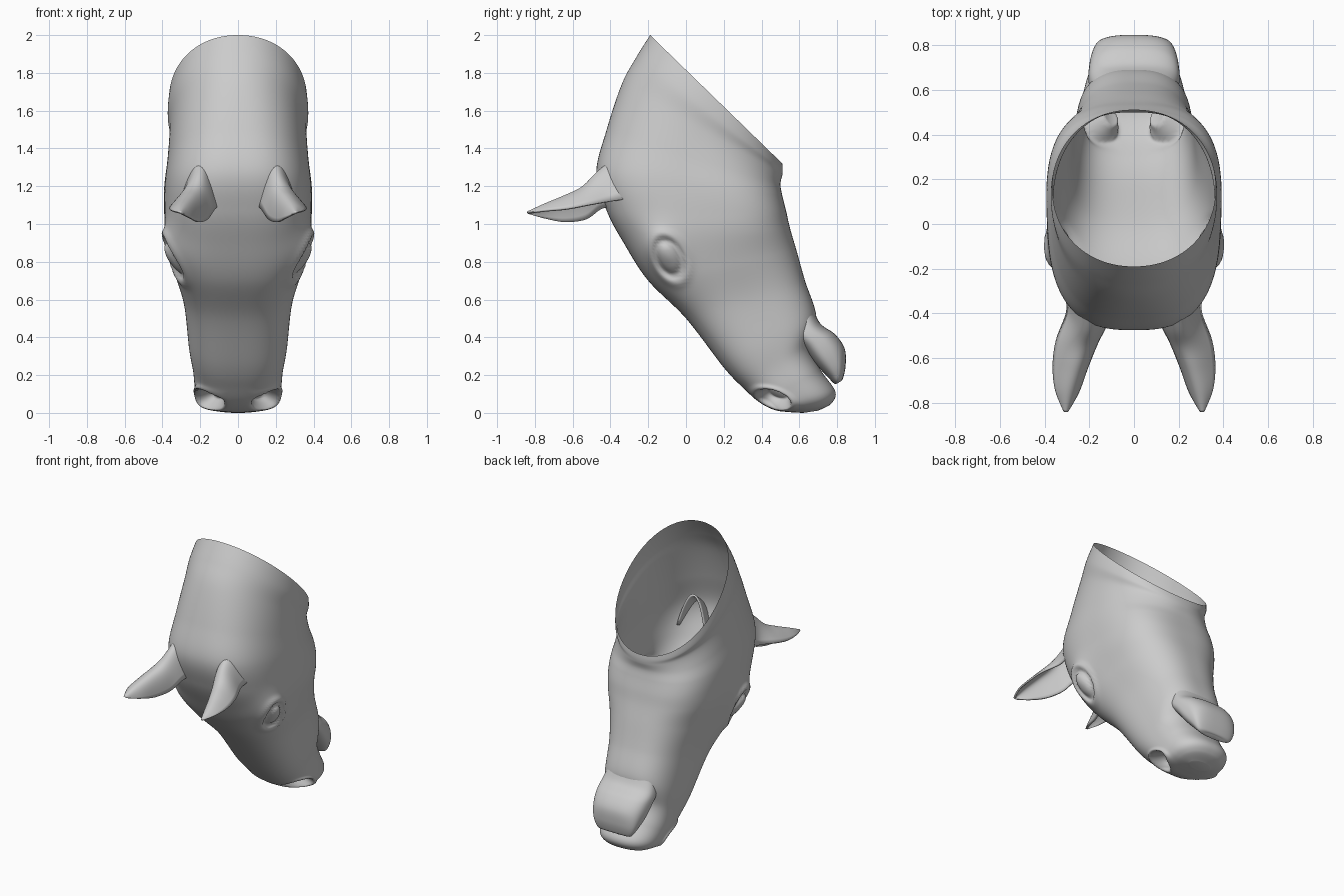
import bpy, math
from math import sin, cos, pi, exp

def smooth_rows(rows, steps):
    """Catmull-Rom interpolation of rows of numbers"""
    out = []
    for i in range(len(rows) - 1):
        a, b, c, d = (rows[max(i - 1, 0)], rows[i], rows[i + 1],
                      rows[min(i + 2, len(rows) - 1)])
        for s in range(steps):
            t = s / steps
            out.append([0.5 * (2*q + (r - p)*t + (2*p - 5*q + 4*r - w)*t*t
                               + (3*q - p - 3*r + w)*t**3)
                        for p, q, r, w in zip(a, b, c, d)])
    return out + [list(rows[-1])]

def build(name, grid, closed, cap=False):
    """Skin a grid of points into a smooth object"""
    n = len(grid[0])
    verts = [p for row in grid for p in row]
    faces = [(r*n + j, r*n + (j + 1) % n, (r + 1)*n + (j + 1) % n, (r + 1)*n + j)
             for r in range(len(grid) - 1) for j in range(n if closed else n - 1)]
    if cap:
        faces.append([(len(grid) - 1)*n + j for j in range(n)])
    me = bpy.data.meshes.new(name)
    me.from_pydata(verts, [], faces)
    for f in me.polygons:
        f.use_smooth = True
    ob = bpy.data.objects.new(name, me)
    bpy.context.collection.objects.link(ob)
    return ob

def power(v, e):
    return math.copysign(abs(v)**e, v)

def loft(name, sections, steps, around, detail=None):
    """Section: front y, z, back y, z, half width, squareness, taper"""
    grid = []
    for fy, fz, by, bz, w, n, k in smooth_rows(sections, steps):
        row = []
        for j in range(around):
            a = 2*pi*j/around
            u = -power(cos(a), 2/n)
            x = w*power(sin(a), 2/n)*(1 + k*u)
            p = (x, (fy + by)/2 + u*(by - fy)/2, (fz + bz)/2 + u*(bz - fz)/2)
            row.append(detail(*p) if detail else p)
        grid.append(row)
    return build(name, grid, True, True)

def face_detail(x, y, z):
    """Brows, eyelids and nostrils"""
    s = 1 if x > 0 else -1
    side = min(1, abs(x)/0.2)
    # brow bulge
    x += s*side*0.045*exp(-((y + 0.15)/0.11)**2 - ((z - 0.87)/0.12)**2)
    # eye crease and eyeball
    dy, dz = y + 0.09 + (z - 0.82)*0.25, z - 0.82
    r = math.hypot(dy/0.065, dz/0.09)
    if abs(x) > 0.15:
        x += s*(0.012*exp(-(r/0.6)**2) - 0.022*exp(-((r - 1)/0.2)**2)
                + 0.012*exp(-((r - 1.5)/0.25)**2))
    # nostril pocket with raised rim
    c, t = cos(-0.32), sin(-0.32)
    dy, dz = y - 0.46, z - 0.07
    r = math.hypot((dy*c + dz*t)/0.10, (dz*c - dy*t)/0.048)
    if abs(x) > 0.06:
        d = 0.09*max(0, min(1, (1 - r)*2.2))*min(1, (abs(x) - 0.06)/0.04)
        rim = 0.012*exp(-((r - 1.15)/0.22)**2)
        x += s*(rim - 0.8*d)
        y += 0.35*d
        z += 0.4*d
    return (x, y, z)

# Open neck, skull and upper muzzle
loft("head", [
    (-0.19, 2.00, 0.51, 1.32, 0.365, 2.1, 0.0),
    (-0.265, 1.88, 0.512, 1.29, 0.372, 2.15, 0.0),
    (-0.34, 1.74, 0.51, 1.26, 0.362, 2.2, 0.0),
    (-0.42, 1.50, 0.50, 1.21, 0.372, 2.5, 0.04),
    (-0.475, 1.27, 0.51, 1.15, 0.388, 2.8, 0.05),
    (-0.42, 1.07, 0.53, 1.07, 0.390, 2.9, 0.03),
    (-0.33, 0.90, 0.55, 0.98, 0.380, 2.8, 0.0),
    (-0.20, 0.70, 0.585, 0.86, 0.340, 2.7, -0.05),
    (0.00, 0.50, 0.63, 0.70, 0.285, 2.7, -0.05),
    (0.20, 0.24, 0.69, 0.51, 0.258, 2.7, -0.05),
    (0.31, 0.125, 0.66, 0.35, 0.238, 2.6, 0.0),
    (0.39, 0.055, 0.715, 0.225, 0.228, 2.5, 0.0),
    (0.47, 0.015, 0.79, 0.115, 0.205, 2.4, -0.05),
    (0.55, 0.004, 0.77, 0.05, 0.155, 2.3, -0.05),
    (0.62, 0.0, 0.70, 0.012, 0.08, 2.0, 0.0)], 12, 144, face_detail)

# Chin and lower lip
loft("chin", [
    (0.50, 0.50, 0.66, 0.58, 0.17, 2.6, 0.0),
    (0.57, 0.40, 0.71, 0.475, 0.20, 2.7, -0.05),
    (0.63, 0.33, 0.79, 0.415, 0.20, 2.7, -0.08),
    (0.69, 0.255, 0.84, 0.34, 0.187, 2.7, -0.08),
    (0.75, 0.19, 0.845, 0.25, 0.162, 2.6, 0.0),
    (0.785, 0.155, 0.83, 0.18, 0.125, 2.4, 0.0),
    (0.80, 0.155, 0.815, 0.165, 0.06, 2.0, 0.0)], 8, 64)

# Cupped ears: outer rim, top of back, inner rim
EAR = [
    (0.30, -0.33, 1.13, 0.19, -0.36, 1.36, 0.10, -0.36, 1.10),
    (0.30, -0.40, 1.12, 0.205, -0.47, 1.27, 0.125, -0.45, 1.08),
    (0.345, -0.52, 1.10, 0.22, -0.55, 1.19, 0.165, -0.53, 1.025),
    (0.36, -0.63, 1.08, 0.25, -0.64, 1.145, 0.21, -0.64, 1.01),
    (0.35, -0.74, 1.07, 0.285, -0.75, 1.10, 0.25, -0.75, 1.03),
    (0.312, -0.835, 1.058, 0.305, -0.84, 1.06, 0.298, -0.835, 1.054)]
for s, name in ((1, "ear_left"), (-1, "ear_right")):
    grid = []
    for row in smooth_rows(EAR, 6):
        A, P, B = row[:3], row[3:6], row[6:]
        pts = []
        for j in range(21):
            u = j/20
            p = [a*(1 - u)**2 + (2*m - (a + b)/2)*2*u*(1 - u) + b*u*u
                 for a, m, b in zip(A, P, B)]
            pts.append((s*p[0], p[1], p[2]))
        grid.append(pts)
    ear = build(name, grid, False)
    mod = ear.modifiers.new("thickness", 'SOLIDIFY')
    mod.thickness = 0.012
    mod.offset = 0
